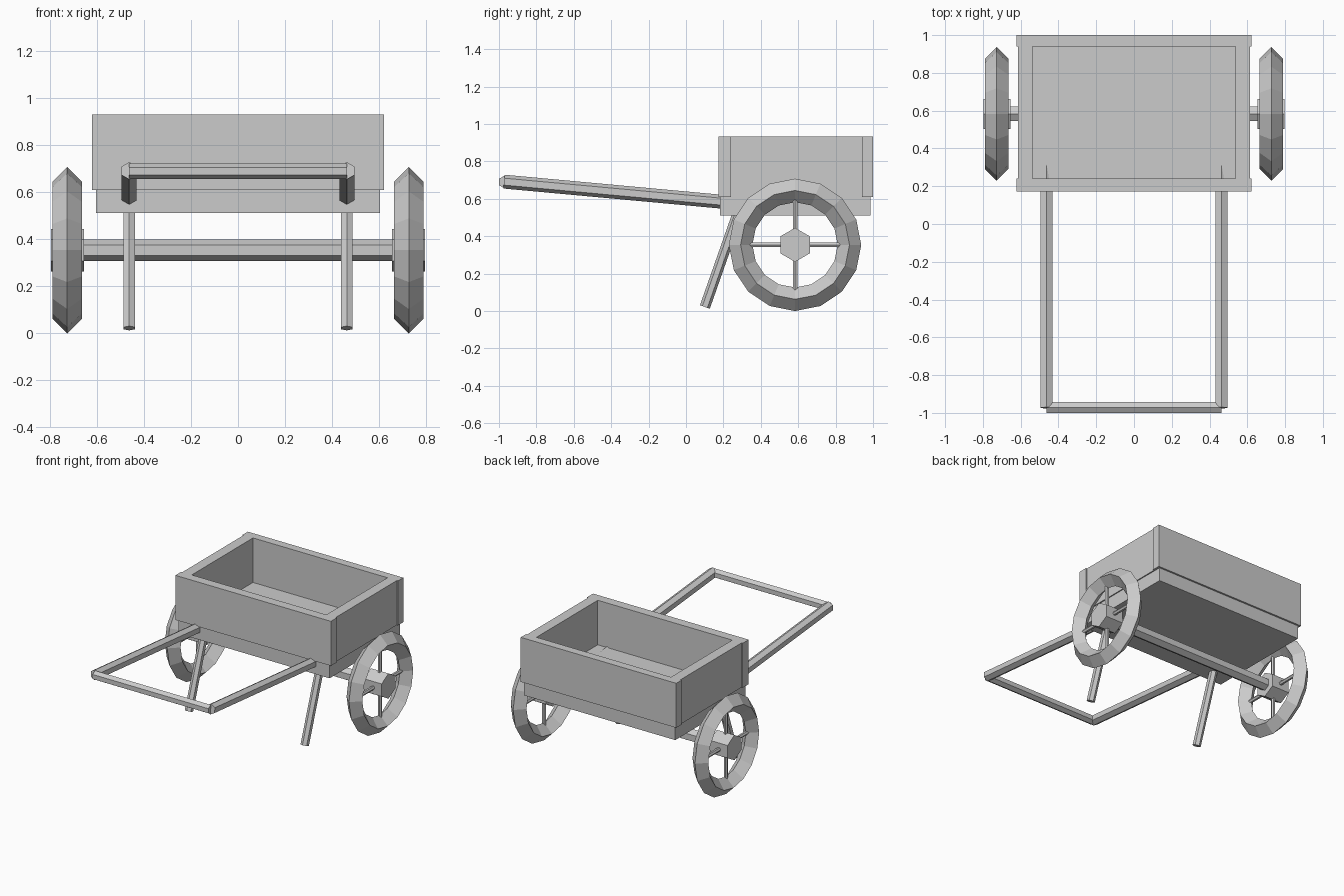
import bpy
from math import pi
from mathutils import Vector, Matrix

if "Cube" in bpy.data.objects:
    bpy.data.objects.remove(bpy.data.objects["Cube"])


def box(name, x0, x1, y0, y1, z0, z1):
    bpy.ops.mesh.primitive_cube_add(size=1)
    o = bpy.context.object
    o.name = name
    o.data.transform(Matrix.Diagonal((x1 - x0, y1 - y0, z1 - z0, 1)))
    o.location = ((x0 + x1) / 2, (y0 + y1) / 2, (z0 + z1) / 2)
    return o


def bar(name, a, b, r, corner=(0, 0, 1)):
    """Hexagonal bar from a to b with one edge turned towards 'corner'."""
    a, b = Vector(a), Vector(b)
    z = (b - a).normalized()
    y = Vector(corner)
    y = (y - z * y.dot(z)).normalized()
    x = y.cross(z)
    bpy.ops.mesh.primitive_cylinder_add(vertices=6, radius=r, depth=(b - a).length)
    o = bpy.context.object
    o.name = name
    o.matrix_world = Matrix.Translation((a + b) / 2) @ Matrix((x, y, z)).transposed().to_4x4()
    return o


# Tray: solid base and four boards
box("tray_base", -0.605, 0.605, 0.182, 0.987, 0.512, 0.61)
box("front_board", -0.622, 0.622, 0.173, 0.24, 0.61, 0.932)
box("back_board", -0.622, 0.622, 0.94, 1.0, 0.61, 0.932)

# Axle
WY, WZ, WX = 0.583, 0.354, 0.727
bar("axle", (-0.7, WY, WZ), (0.7, WY, WZ), 0.045)

for s, side in ((-1, "left"), (1, "right")):
    xs = sorted((s * 0.538, s * 0.613))
    box(side + "_board", xs[0], xs[1], 0.24, 0.94, 0.61, 0.932)

    # Wheel: diamond-section rim, hexagonal hub, four spokes
    bpy.ops.mesh.primitive_torus_add(major_segments=16, minor_segments=4,
                                     major_radius=0.291, minor_radius=0.063,
                                     location=(s * WX, WY, WZ), rotation=(0, pi / 2, 0))
    bpy.context.object.name = side + "_wheel_rim"
    bar(side + "_wheel_hub", (s * 0.655, WY, WZ), (s * 0.796, WY, WZ), 0.091)
    for i, (dy, dz) in enumerate(((1, 0), (0, 1), (-1, 0), (0, -1))):
        bar(f"{side}_spoke_{i + 1}", (s * WX, WY, WZ),
            (s * WX, WY + dy * 0.26, WZ + dz * 0.26), 0.014, (1, 0, 0))

    # Pull handle and support leg
    bar(side + "_handle", (s * 0.463, -0.973, 0.692), (s * 0.463, 0.33, 0.572), 0.037)
    bar(side + "_leg", (s * 0.463, 0.101, 0.022), (s * 0.463, 0.297, 0.58), 0.028, (0, 1, 0))

# Crossbar joining the handles
bar("handle_crossbar", (-0.463, -0.972, 0.69), (0.463, -0.972, 0.69), 0.033)
